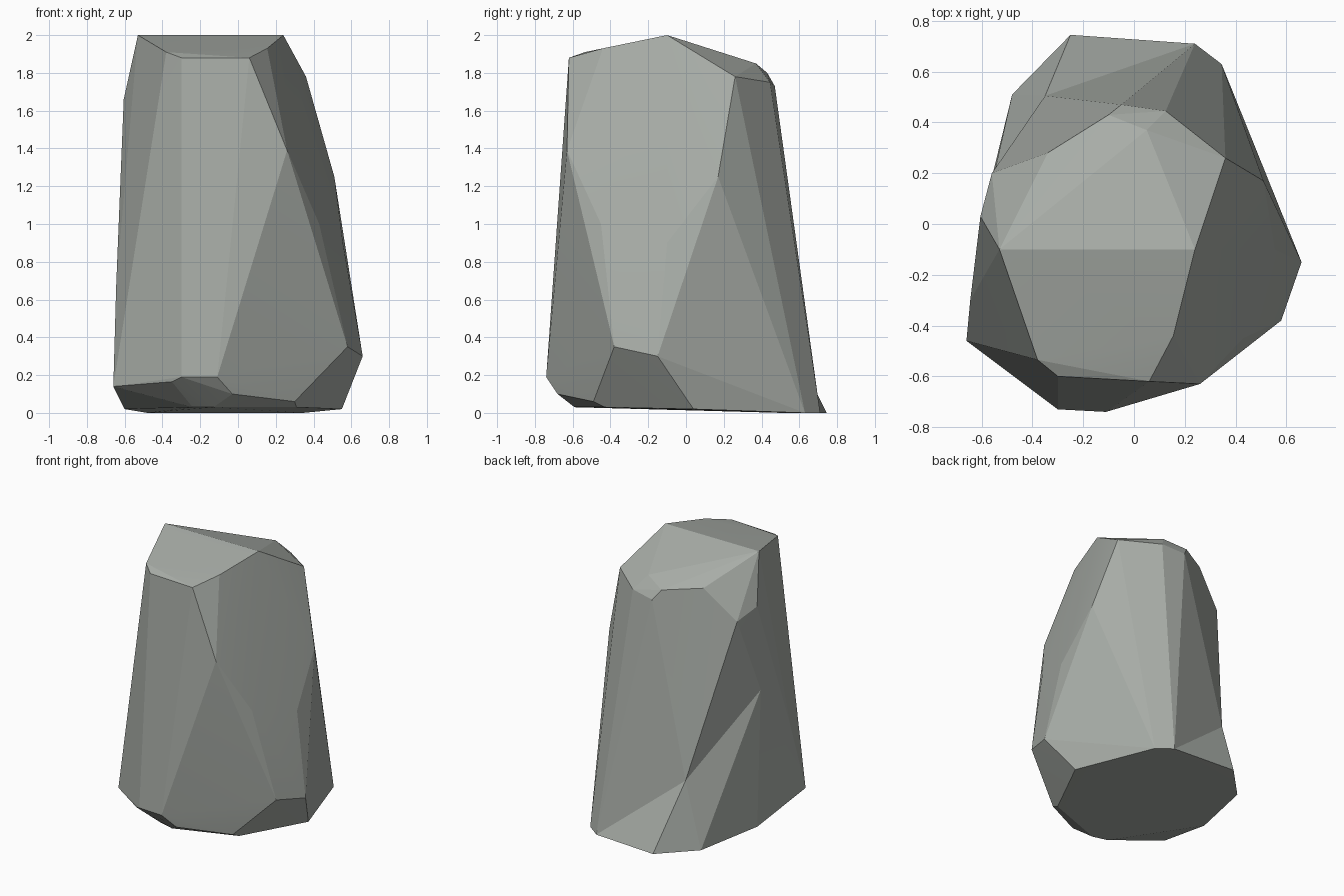
import bpy
import bmesh
import math
from mathutils import Vector

default_cube = bpy.data.objects.get("Cube")
if default_cube:
    bpy.data.objects.remove(default_cube, do_unlink=True)


def flat_material(name, colour):
    material = bpy.data.materials.new(name)
    material.use_nodes = True
    material.diffuse_color = colour
    shader = next(n for n in material.node_tree.nodes if n.type == "BSDF_PRINCIPLED")
    shader.inputs["Base Color"].default_value = colour
    shader.inputs["Roughness"].default_value = 0.9
    return material


def press_dent(mesh, point, rim):
    """Remove the skin spanned by the rim corners and fan it back in to the point."""
    corners = {min(mesh.verts, key=lambda v: (v.co - Vector(c)).length) for c in rim}
    patch = [f for f in mesh.faces if corners.issuperset(f.verts)
             and f.calc_center_median().z > 0.04]
    border = [e for e in mesh.edges if sum(f in patch for f in e.link_faces) == 1]
    ends = [tuple(e.verts) for e in border]
    bmesh.ops.delete(mesh, geom=patch, context="FACES")
    centre = mesh.verts.new(point)
    for start, end in ends:
        mesh.faces.new((start, end, centre))


# Corners that frame the hollows on the back and left side
back_brow = (-.05, .47, 1.73)
back_rim = (-.1, .43, 1.8)
left_brow = (-.34, .28, 1.82)
left_shoulder = (-.605, .03, 1.66)
left_ledge = (-.56, .2, 1.6)
left_flank = (-.645, -.3, .67)
left_hip = (-.66, -.46, .14)
left_toe = (-.6, .02, .02)
left_heel = (-.48, .51, 0)
back_heel = (-.25, .745, 0)
right_heel = (.24, .71, 0)
framing = [
    back_brow, back_rim, left_brow, left_shoulder, left_ledge, left_flank,
    left_hip, left_toe, left_heel, back_heel, right_heel,
]

# Remaining corners of the chiselled boulder, from the crown down to the foot
crown = [
    (-.53, -.1, 2), (.24, -.1, 2), (.155, -.44, 1.93), (-.38, -.535, 1.91),
    (-.3, -.6, 1.88), (.06, -.62, 1.88), (.05, .37, 1.85),
]
flank = [
    (.36, .26, 1.78), (.125, .445, 1.75), (.26, -.63, 1.39),
    (.51, .17, 1.25), (.43, -.45, 1), (.555, -.1, .9),
]
hip = [
    (.58, -.38, .35), (.66, -.15, .3), (-.11, -.74, .19), (-.3, -.73, .19),
    (-.35, -.69, .165), (-.03, -.68, .1), (.3, -.49, .06),
]
foot = [
    (.31, -.43, .03), (-.13, -.59, .03), (-.24, -.56, .03),
    (.55, .04, .02), (.345, .63, 0),
]

# Wrap the corners in a tight skin
rock = bmesh.new()
for corner in framing + crown + flank + hip + foot:
    rock.verts.new(corner)
bmesh.ops.convex_hull(rock, input=rock.verts[:])
loose = [vert for vert in rock.verts if not vert.link_faces]
bmesh.ops.delete(rock, geom=loose, context="VERTS")
bmesh.ops.triangulate(rock, faces=rock.faces[:])

# Press in the back hollow, then the left side hollow that runs into it
back_hollow = (-.35, .505, .48)
press_dent(rock, back_hollow, [right_heel, back_heel, left_heel, left_toe,
                               left_ledge, left_brow, back_rim, back_brow])
press_dent(rock, (-.6, -.02, 1.02), [left_shoulder, left_ledge, back_hollow, left_heel,
                                     left_toe, left_hip, left_flank])
bmesh.ops.recalc_face_normals(rock, faces=rock.faces[:])

mesh = bpy.data.meshes.new("boulder")
rock.to_mesh(mesh)
rock.free()
boulder = bpy.data.objects.new("boulder", mesh)
bpy.context.collection.objects.link(boulder)
mesh.materials.append(flat_material("grey green stone", (.39, .415, .385, 1)))

# Soften only the shallow facet joints
bpy.context.view_layer.objects.active = boulder
boulder.select_set(True)
bpy.ops.object.shade_smooth_by_angle(angle=math.radians(6))
